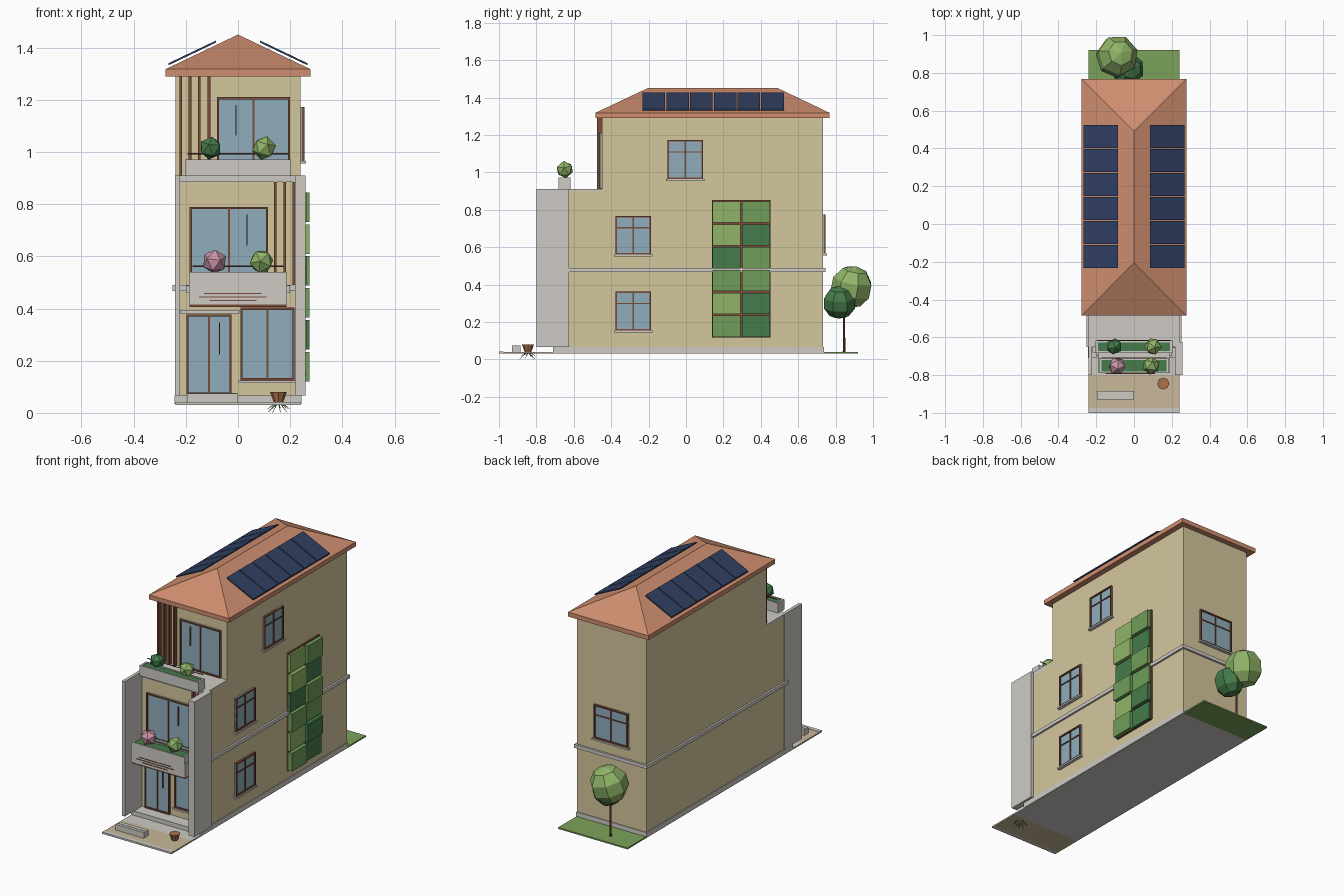
import bpy, bmesh, math, random
from mathutils import Vector, Matrix

if "Cube" in bpy.data.objects:
    bpy.data.objects.remove(bpy.data.objects["Cube"])
random.seed(4)

COLORS = dict(wall=(.66, .57, .34), roof=(.62, .27, .16), wood=(.2, .07, .04), glass=(.28, .42, .5),
              stone=(.62, .6, .56), solar=(.03, .05, .12), light=(.28, .46, .14), mid=(.16, .34, .1),
              dark=(.06, .2, .07), pink=(.6, .3, .4), sand=(.58, .48, .32), grass=(.2, .36, .1),
              terracotta=(.4, .16, .07))
MATS = {}
for n, c in COLORS.items():
    MATS[n] = bpy.data.materials.new(n)
    MATS[n].diffuse_color = (*c, 1)


def mesh(name, verts, faces, color):
    me = bpy.data.meshes.new(name)
    me.from_pydata(verts, [], faces)
    bm = bmesh.new()
    bm.from_mesh(me)
    bmesh.ops.recalc_face_normals(bm, faces=bm.faces)
    bm.to_mesh(me)
    bm.free()
    ob = bpy.data.objects.new(name, me)
    bpy.context.collection.objects.link(ob)
    me.materials.append(MATS[color])
    return ob


def box(name, x, y, z, color):
    v = [(a, b, c) for a in x for b in y for c in z]
    f = [(0, 1, 3, 2), (4, 6, 7, 5), (0, 4, 5, 1), (2, 3, 7, 6), (0, 2, 6, 4), (1, 5, 7, 3)]
    return mesh(name, v, f, color)


def ball(name, loc, r, color, tree=False):
    bm = bmesh.new()
    if tree:
        bmesh.ops.create_uvsphere(bm, u_segments=7, v_segments=5, radius=r)
    else:
        bmesh.ops.create_icosphere(bm, subdivisions=1, radius=r)
    rot = Matrix.Rotation(random.random() * 3, 3, 'Z') @ Matrix.Rotation(random.uniform(.2, .6), 3, 'X')
    bmesh.ops.rotate(bm, verts=bm.verts, matrix=rot)
    ob = mesh(name, [], [], color)
    bm.to_mesh(ob.data)
    bm.free()
    ob.location = loc


def cone(name, a, b, r1, r2, color, sides=8):
    a, b = Vector(a), Vector(b)
    bm = bmesh.new()
    bmesh.ops.create_cone(bm, cap_ends=True, segments=sides, radius1=r1, radius2=r2, depth=(b - a).length)
    ob = mesh(name, [], [], color)
    bm.to_mesh(ob.data)
    bm.free()
    ob.location = (a + b) / 2
    ob.rotation_euler = (b - a).to_track_quat('Z', 'Y').to_euler()


def window(name, origin, angle, w, h, rail=None, sill=True, handle=None):
    """Framed window facing local -y, origin at the lower centre on the wall."""
    parts = [('glass', (-w/2, w/2), (-.006, .01), (0, h), 'glass'),
             ('mullion', (-.004, .004), (-.011, 0), (0, h), 'wood')]
    t = .008
    for s in (-1, 1):
        parts.append(('jamb', tuple(sorted((s*w/2, s*(w/2 - t)))), (-.014, .01), (0, h), 'wood'))
    for z in (0, h - t):
        parts.append(('frame_rail', (-w/2, w/2), (-.014, .01), (z, z + t), 'wood'))
    if rail:
        parts.append(('transom', (-w/2, w/2), (-.011, 0), (h*rail, h*rail + .006), 'wood'))
    if sill:
        parts.append(('sill', (-w/2 - .008, w/2 + .008), (-.02, .01), (-.01, 0), 'stone'))
    if handle is not None:
        parts.append(('handle', (handle - .002, handle + .002), (-.014, 0), (h*.5, h*.9), 'wood'))
    for p, x, y, z, c in parts:
        ob = box(name + '_' + p, x, y, z, c)
        ob.location, ob.rotation_euler = origin, (0, 0, angle)


# ground, paving and lawn
box('ground_slab', (-.24, .24), (-.8, .733), (.031, .04), 'stone')
box('front_paving', (-.24, .24), (-.975, -.8), (.031, .04), 'sand')
box('front_kerb', (-.24, .24), (-1, -.975), (.031, .042), 'stone')
box('back_lawn', (-.24, .24), (.733, .92), (.031, .04), 'grass')
box('plinth', (-.243, .243), (-.71, .738), (.034, .067), 'stone')
box('front_bench', (-.195, 0), (-.93, -.885), (.04, .075), 'stone')
box('bench_seam', (-.19, -.005), (-.912, -.905), (.07, .077), 'stone')

# stepped house body
prof = [(-.63, .04), (.733, .04), (.733, 1.3), (-.45, 1.3), (-.45, .9), (-.63, .9)]
v = [(s, y, z) for s in (-.24, .24) for y, z in prof]
mesh('house_body', v, [tuple(range(6)), tuple(range(6, 12))] +
     [(i, (i+1) % 6, (i+1) % 6 + 6, i + 6) for i in range(6)], 'wall')

# trim band, terrace and side fins
for s in (-1, 1):
    box('side_band', tuple(sorted((s*.235, s*.252))), (-.64, .745), (.468, .49), 'stone')
box('back_band', (-.252, .252), (.73, .745), (.468, .49), 'stone')
box('front_band', (-.252, .252), (-.65, -.62), (.468, .49), 'stone')
box('terrace_slab', (-.24, .24), (-.65, -.45), (.885, .91), 'stone')
box('left_fin', (-.242, -.222), (-.8, -.625), (.067, .91), 'stone')
box('right_fin', (.218, .258), (-.8, -.625), (.067, .91), 'stone')

# hip roof with fascia
ex, y0, y1 = .277, -.485, .768
v = [(x, y, z) for z in (1.29, 1.318) for x, y in ((-ex, y0), (ex, y0), (ex, y1), (-ex, y1))]
v += [(0, -.205, 1.45), (0, .492, 1.45)]
mesh('hip_roof', v, [(3, 2, 1, 0), (0, 1, 5, 4), (1, 2, 6, 5), (2, 3, 7, 6), (3, 0, 4, 7),
                     (4, 5, 8), (5, 6, 9, 8), (6, 7, 9), (7, 4, 8, 9)], 'roof')

# solar panels, six on each slope
for s in (-1, 1):
    for i in range(6):
        a = -.232 + i*.1268
        v = [(s*x, y, z + d) for d in (-.004, .004) for x, z in ((.085, 1.423), (.267, 1.336))
             for y in (a, a + .121)]
        mesh('solar_panel', v, [(0, 1, 3, 2), (4, 6, 7, 5), (0, 4, 5, 1), (2, 3, 7, 6),
                                (0, 2, 6, 4), (1, 5, 7, 3)], 'solar')

# windows and doors
window('terrace_door', (.06, -.45, .915), 0, .28, .295, sill=False, handle=-.067)
window('balcony_door', (-.035, -.63, .495), 0, .3, .295, sill=False, handle=.07)
window('entrance_door', (-.111, -.63, .07), 0, .172, .308, sill=False, handle=.04)
window('front_window', (.113, -.63, .125), 0, .207, .278)
for y, z in ((-.282, .155), (-.282, .56), (-.003, .965)):
    window('side_window', (.24, y, z), math.pi/2, .19, .207, rail=.68)
window('back_window', (0, .733, .565), math.pi, .235, .21, rail=.68)
box('door_canopy', (-.22, .005), (-.68, -.625), (.381, .395), 'stone')

# timber slats
for x in (-.22, -.184, -.148, -.111):
    box('terrace_slat', (x - .005, x + .005), (-.477, -.45), (.91, 1.29), 'wood')
for x in (.143, .179, .213):
    box('balcony_slat', (x - .005, x + .005), (-.657, -.63), (.49, .885), 'wood')

# balcony and planters
box('balcony_base', (-.185, .185), (-.785, -.63), (.405, .415), 'wood')
box('balcony_box', (-.188, .188), (-.79, -.63), (.415, .5), 'stone')
box('balcony_ledge', (-.2, .2), (-.7, -.63), (.46, .488), 'stone')
for name, w, ya, yb, za, zb in (('balcony', .185, -.79, -.71, .49, .54),
                                ('terrace', .203, -.682, -.618, .908, .972)):
    box(name + '_planter_front', (-w, w), (ya, ya + .01), (za, zb), 'stone')
    box(name + '_planter_back', (-w, w), (yb - .01, yb), (za, zb), 'stone')
    for s in (-1, 1):
        box(name + '_planter_end', tuple(sorted((s*w, s*(w - .012)))), (ya, yb), (za, zb), 'stone')
    box(name + '_planting', (.012 - w, w - .012), (ya + .01, yb - .01), (za, zb - .004), 'dark')
    cone(name + '_rail', (-w + .01, yb, zb + .022), (w - .01, yb, zb + .022), .003, .003, 'wood', 6)
for z, w in ((.428, .09), (.442, .13), (.456, .11)):
    box('balcony_groove', (-w - .02, w - .02), (-.793, -.789), (z, z + .004), 'wood')
ball('terrace_bush', (-.105, -.648, 1.015), .045, 'dark')
ball('terrace_bush', (.1, -.648, 1.015), .047, 'light')
ball('balcony_flower_bush', (-.09, -.752, .58), .048, 'pink')
ball('balcony_bush', (.09, -.75, .58), .048, 'light')

# green wall, two columns of six planted panels
box('green_wall_backing', (.238, .25), (.14, .452), (.118, .852), 'wood')
tones = ['light', 'mid', 'light', 'dark', 'dark', 'mid', 'mid', 'mid', 'light', 'dark', 'mid', 'dark']
for i, tone in enumerate(tones):
    r, c = divmod(i, 2)
    y, z = .143 + c*.157, .851 - (r + 1)*.1222
    box('green_wall_panel', (.25, .262 + .012*((r + c) % 2)), (y, y + .149), (z + .003, z + .116), tone)

# front pot with drooping grass
cone('pot', (.155, -.845, .04), (.155, -.845, .08), .018, .032, 'terracotta')
for i in range(9):
    a = i*2*math.pi/9
    p = (.155 + .045*math.cos(a), -.845 + .045*math.sin(a), .0 if i % 2 else .015)
    cone('pot_grass', (.155, -.845, .045), p, .003, .0005, 'mid', 4)

# back garden tree
cone('tree_trunk', (-.07, .845, .035), (-.07, .845, .32), .007, .005, 'wood', 6)
ball('tree_crown_upper', (-.09, .887, .388), .114, 'light', True)
ball('tree_crown_lower', (-.035, .82, .305), .09, 'dark', True)

for m in bpy.data.materials:
    if m.users and not m.is_grease_pencil:
        m.use_nodes = True
        m.node_tree.nodes["Principled BSDF"].inputs["Base Color"].default_value = m.diffuse_color
